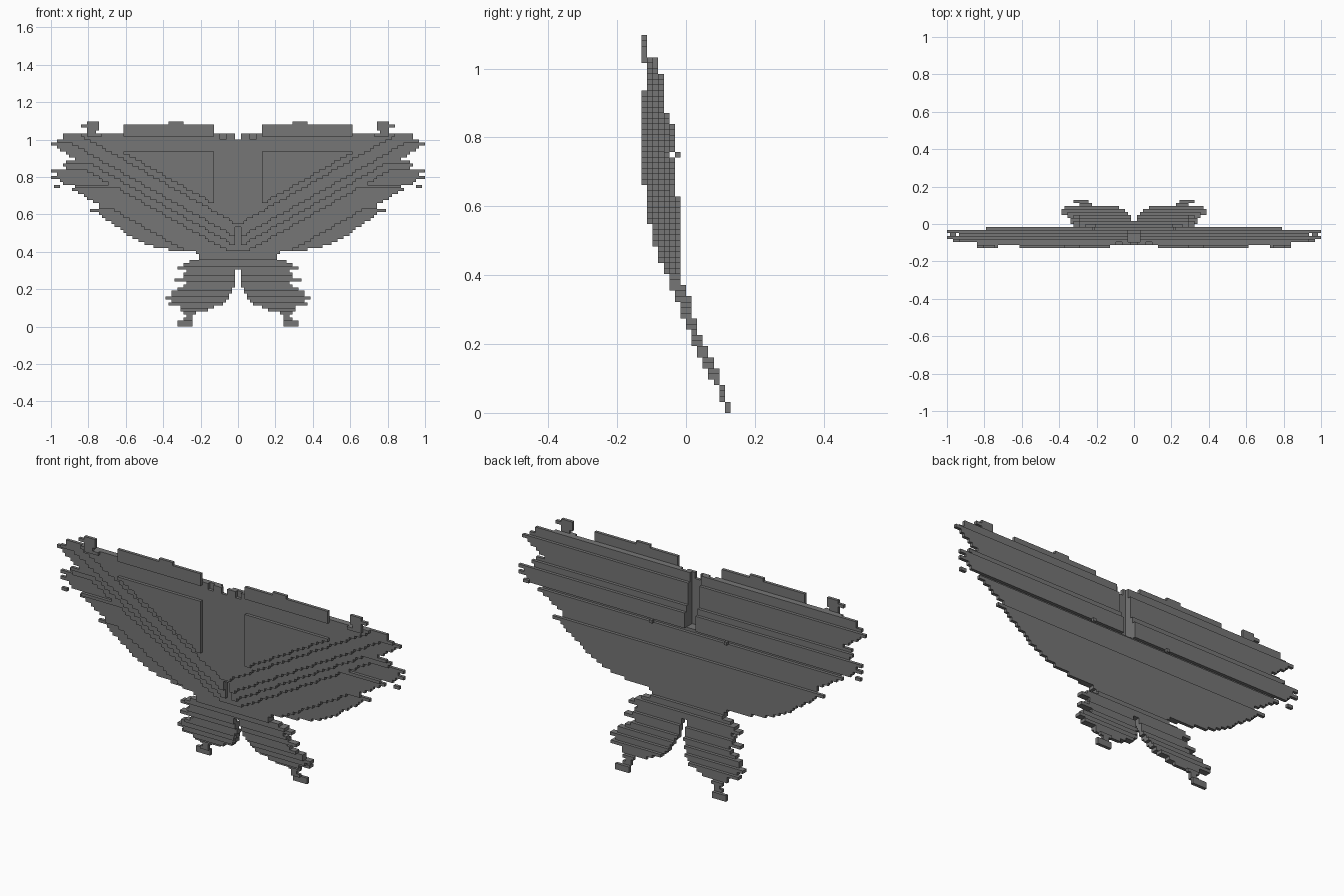
import bpy
import bmesh
from mathutils import Vector

if "Cube" in bpy.data.objects:
    bpy.data.objects.remove(bpy.data.objects["Cube"], do_unlink=True)

V = 1 / 62          # size of one block
SLOPE = 0.573       # rise of the diagonal front terraces

grey = bpy.data.materials.new("dark grey")
grey.use_nodes = True
colour = (0.18, 0.18, 0.18, 1)
grey.diffuse_color = colour
grey.node_tree.nodes["Principled BSDF"].inputs["Base Color"].default_value = colour

SIDES = [Vector(d) for d in ((1, 0, 0), (-1, 0, 0), (0, 1, 0),
                             (0, -1, 0), (0, 0, 1), (0, 0, -1))]


def fill(cells, columns, layers, rows):
    """Add a box of blocks, given ranges across, in depth and in height."""
    cells.update((i, j, k) for i in columns for j in layers for k in rows)


def build(name, half, others=()):
    """Mirror the blocks and make a clean skin of their exposed sides."""
    cells = half | {(-1 - i, j, k) for i, j, k in half}
    bm = bmesh.new()
    corners = {}

    def corner(point):
        key = tuple(round(c * 2) for c in point)
        if key not in corners:
            corners[key] = bm.verts.new((point.x * V, (point.y - 8) * V, point.z * V))
        return corners[key]

    for cell in cells:
        middle = Vector(cell) + Vector((0.5, 0.5, 0.5))
        for normal in SIDES:
            if tuple(int(c + n) for c, n in zip(cell, normal)) in cells:
                continue
            u = Vector((normal.y, normal.z, normal.x)) / 2
            w = normal.cross(u)
            centre = middle + normal / 2
            bm.faces.new([corner(centre + a * u + b * w)
                          for a, b in ((1, 1), (-1, 1), (-1, -1), (1, -1))])
    bmesh.ops.dissolve_limit(bm, angle_limit=0.01, verts=bm.verts, edges=bm.edges)
    bmesh.ops.recalc_face_normals(bm, faces=bm.faces)
    mesh = bpy.data.meshes.new(name)
    bm.to_mesh(mesh)
    bm.free()
    mesh.materials.append(grey)
    obj = bpy.data.objects.new(name, mesh)
    bpy.context.collection.objects.link(obj)
    return obj


def front_layer(i, k):
    """Diagonal terraces step back toward the lower outer edge."""
    level = k + 0.5 - SLOPE * (i + 0.5)
    return 1 + sum(level < limit for limit in (33.5, 29, 26, 23, 15))


def back_layer(k):
    """Level terraces step out toward the bottom."""
    if k == 46:
        return 4
    return 2 + sum(k < limit for limit in (61, 54, 52, 39))


# Upper wings: ragged outline from the top row down
outline = [58, 58, 60, 62, 60, 59, 57, 56, 54, 57, 58, 57, 62, 60, 62, 59, 58, 54, 55,
           53, 51, 50, 48, 46, 46, 49, 46, 45, 44, 42, 41, 39, 38, 37, 35, 33, 31, 28, 23]
upper = set()
for n, width in enumerate(outline):
    k = 63 - n
    for i in range(width):
        back = back_layer(k)
        front = min(front_layer(i, k), back)
        if i == 0 and k > 61:          # notch between the wings
            continue
        if i in (4, 5) and k > 61:     # small cuts beside the notch
            front = 2
        if i < 2 and k > 46:           # slot down the back
            back = 1
        if i == 0 and k < 33:          # groove at the root
            front = 4
        fill(upper, [i], range(front, back + 1), [k])
fill(upper, range(59, 61), range(4, 5), [46])
build("upper_wings", upper)

# Triangular front panels
panel = set()
for k in range(41, 58):
    for i in range(8, 38):
        if k + 0.5 - SLOPE * (i + 0.5) > 36:
            panel.add((i, 0, k))
build("front_panels", panel)

# Trim plates along the top edge
trim = set()
fill(trim, range(8, 38), [0], range(63, 67))
fill(trim, range(18, 23), [0], [67])
build("top_trims", trim)

# Knobs near the wing tips
knob = set()
fill(knob, range(46, 50), [0], range(65, 68))
fill(knob, range(50, 52), [0], [66])
fill(knob, range(47, 50), [0], range(63, 65))
fill(knob, range(45, 47), [0], range(63, 64))
build("tip_knobs", knob)

# Small studs on the back
stud = set()
fill(stud, [13], [6], [46])
build("back_studs", stud)

# Lower wings: inner and outer edge of each row, top to bottom
inner = [0] * 6 + [1] * 6 + [2, 2, 3, 3, 4, 5, 8, 10, 14, 15, 15, 15, 15]
outer = [14, 13, 13, 16, 18, 20, 17, 18, 18, 21, 17, 18, 20,
         22, 22, 24, 22, 23, 19, 19, 18, 17, 18, 20, 20]
# Lowest and highest row of each successive depth layer
spans = [(22, 24), (20, 24), (17, 22), (15, 20), (12, 16), (10, 13),
         (8, 11), (6, 9), (5, 7), (2, 4), (0, 1)]
lower = set()
for j, (low, high) in enumerate(spans, start=5):
    for k in range(low, high + 1):
        fill(lower, range(inner[24 - k], outer[24 - k]), [j], [k])
build("lower_wings", lower)
